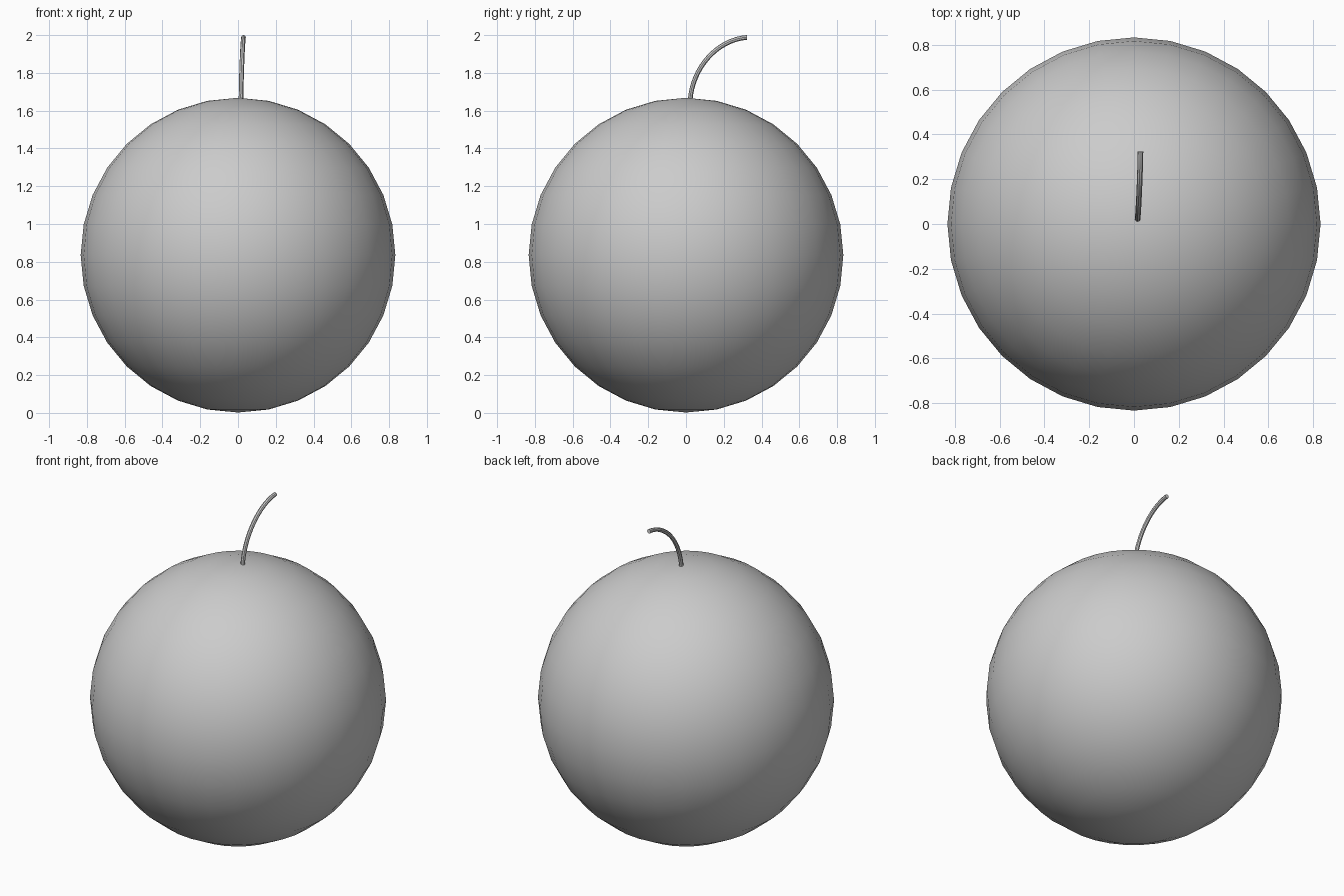
import bpy

if "Cube" in bpy.data.objects:
    bpy.data.objects.remove(bpy.data.objects["Cube"])

# Round body
R = 0.833
bpy.ops.mesh.primitive_uv_sphere_add(segments=32, ring_count=16, radius=R, location=(0, 0, R + 0.002))
body = bpy.context.object
body.name = "body"
bpy.ops.object.shade_smooth()

# Curved stem: a quarter arc swept as a thin capped tube
curve = bpy.data.curves.new("stem", 'CURVE')
curve.dimensions = '3D'
curve.bevel_depth = 0.0125
curve.bevel_resolution = 2
curve.resolution_u = 16
curve.use_fill_caps = True
spline = curve.splines.new('BEZIER')
spline.bezier_points.add(1)
points = [
    ((0.016, 0.022, 1.655), (0.016, 0.020, 1.55), (0.018, 0.035, 1.83)),
    ((0.029, 0.323, 1.988), (0.026, 0.165, 1.975), (0.031, 0.40, 1.993)),
]
for p, (co, left, right) in zip(spline.bezier_points, points):
    p.handle_left_type = p.handle_right_type = 'FREE'
    p.co, p.handle_left, p.handle_right = co, left, right
stem = bpy.data.objects.new("stem", curve)
bpy.context.collection.objects.link(stem)
bpy.ops.object.select_all(action='DESELECT')
stem.select_set(True)
bpy.context.view_layer.objects.active = stem
bpy.ops.object.convert(target='MESH')
bpy.ops.object.shade_smooth_by_angle()
